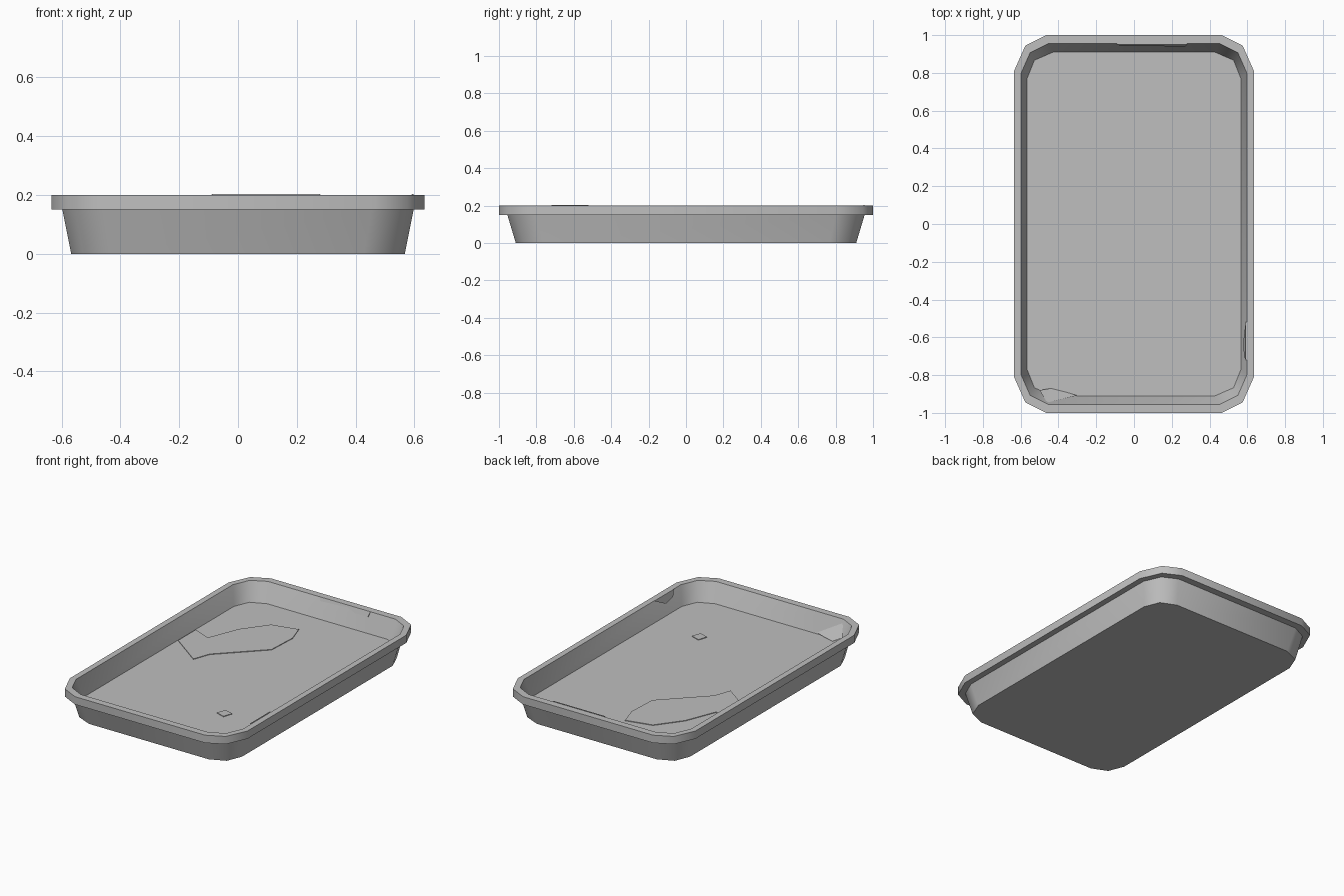
import bpy
import bmesh
import math

cube = bpy.data.objects.get("Cube")
if cube:
    bpy.data.objects.remove(cube, do_unlink=True)

grey = bpy.data.materials.new("plain_grey")
grey.use_nodes = True
colour = (0.52, 0.52, 0.52, 1)
grey.diffuse_color = colour
grey.node_tree.nodes["Principled BSDF"].inputs["Base Color"].default_value = colour

FLOOR = 0.08
# Quarter outlines, mirrored into full loops with chamfered corners
OUTER = [(0.635, 0.81), (0.575, 0.945), (0.465, 1.0)]
INNER = [(0.597, 0.80), (0.55, 0.907), (0.455, 0.955)]
BASE = [(0.567, 0.767), (0.527, 0.867), (0.428, 0.91)]


def full_loop(quarter):
    half = quarter + [(-x, y) for x, y in reversed(quarter)]
    return half + [(-x, -y) for x, y in half]


def finish(name, bm, angle=50):
    bmesh.ops.recalc_face_normals(bm, faces=bm.faces)
    mesh = bpy.data.meshes.new(name)
    bm.to_mesh(mesh)
    bm.free()
    mesh.materials.append(grey)
    obj = bpy.data.objects.new(name, mesh)
    bpy.context.collection.objects.link(obj)
    bpy.ops.object.select_all(action="DESELECT")
    obj.select_set(True)
    bpy.context.view_layer.objects.active = obj
    bpy.ops.object.shade_smooth_by_angle(angle=math.radians(angle))


def plate(name, points, offset):
    """Closed thin slab: an outline and its copy moved by the offset."""
    bm = bmesh.new()
    low = [bm.verts.new(p) for p in points]
    high = [bm.verts.new([a + b for a, b in zip(p, offset)]) for p in points]
    bm.faces.new(low)
    bm.faces.new(high)
    for i in range(len(low)):
        bm.faces.new((low[i - 1], low[i], high[i], high[i - 1]))
    finish(name, bm, 30)


# Tray body: underside, flared wall, overhanging rim, inner wall, floor
bm = bmesh.new()
levels = [(BASE, 0), (INNER, 0.15), (OUTER, 0.15),
          (OUTER, 0.2), (INNER, 0.2), (BASE, FLOOR)]
rings = [[bm.verts.new((x, y, z)) for x, y in full_loop(q)] for q, z in levels]
for low, high in zip(rings, rings[1:]):
    for i in range(len(low)):
        bm.faces.new((low[i - 1], low[i], high[i], high[i - 1]))
bm.faces.new(rings[0])
bm.faces.new(rings[-1])
finish("tray", bm)

# Thin patches lying on the floor
large = [(-0.56, 0.19), (-0.34, 0.03), (-0.30, 0.14), (-0.22, 0.22),
         (-0.04, 0.40), (-0.03, 0.60), (-0.07, 0.72), (-0.24, 0.68),
         (-0.36, 0.52), (-0.44, 0.32), (-0.56, 0.37)]
small = [(0.20, -0.50), (0.26, -0.52), (0.28, -0.46), (0.22, -0.44)]
for name, outline in (("large_floor_patch", large), ("small_floor_patch", small)):
    plate(name, [(x, y, FLOOR) for x, y in outline], (0, 0, 0.004))

# Ragged patches clinging to the inner walls, just proud of the rim
plate("back_wall_patch",
      [(-0.09, 0.956, 0.203), (0.28, 0.956, 0.203), (0.27, 0.945, 0.17),
       (0.18, 0.945, 0.17), (0.12, 0.952, 0.19), (-0.07, 0.949, 0.18)],
      (0, -0.006, 0))
plate("left_wall_patch",
      [(0.597, -0.52, 0.203), (0.597, -0.72, 0.203), (0.588, -0.70, 0.165),
       (0.585, -0.62, 0.15)],
      (-0.006, 0, 0))

# Small sheet bridging the front right corner of the floor
bm = bmesh.new()
corner = [(-0.46, -0.945, 0.18), (-0.50, -0.88, 0.12), (-0.44, -0.87, 0.085),
          (-0.36, -0.89, 0.085), (-0.30, -0.908, 0.09)]
tip, *fan = [bm.verts.new(p) for p in corner]
for a, b in zip(fan, fan[1:]):
    bm.faces.new((tip, a, b))
finish("corner_patch", bm)
